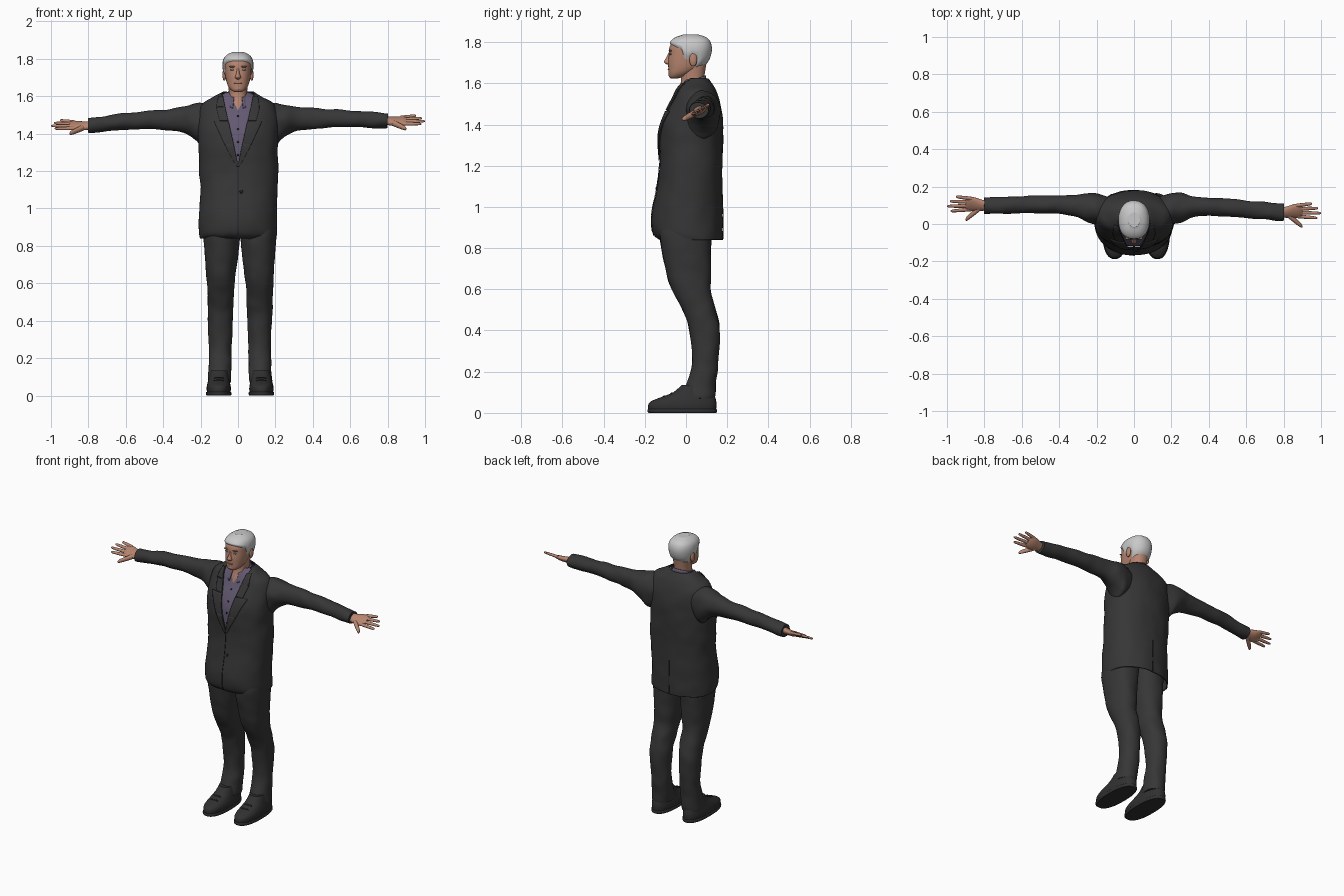
import bpy, bmesh, math
from mathutils import Vector, noise
from mathutils.bvhtree import BVHTree

if "Cube" in bpy.data.objects:
    bpy.data.objects.remove(bpy.data.objects["Cube"])


def material(name, r, g, b):
    m = bpy.data.materials.new(name)
    m.diffuse_color = (r, g, b, 1)
    m.use_nodes = True
    m.node_tree.nodes["Principled BSDF"].inputs["Base Color"].default_value = m.diffuse_color
    return m


SUIT = material("charcoal cloth", .037, .037, .037)
TRIM = material("dark seam", .018, .018, .018)
SHOE = material("shoe leather", .03, .03, .03)
SHIRT = material("muted violet shirt", .125, .1, .165)
SKIN = material("skin", .47, .235, .16)
LIP = material("lip", .36, .16, .12)
HAIR = material("silver hair", .58, .58, .58)
BROW = material("grey brow", .2, .15, .12)
EYE = material("eye", .3, .26, .23)


def spline(rows, k):
    """Catmull-Rom interpolation of parameter rows."""
    out = []
    for i in range(len(rows) - 1):
        p0, p1, p2 = rows[max(i - 1, 0)], rows[i], rows[i + 1]
        p3 = rows[min(i + 2, len(rows) - 1)]
        for j in range(k):
            t = j / k
            out.append([.5 * (2 * b + (c - a) * t + (2 * a - 5 * b + 4 * c - d) * t * t
                              + (3 * b - a - 3 * c + d) * t ** 3)
                        for a, b, c, d in zip(p0, p1, p2, p3)])
    return out + [list(rows[-1])]


def oval(n, e=2.0):
    pts = []
    for i in range(n):
        a = 2 * math.pi * i / n
        c, s = math.cos(a), math.sin(a)
        pts.append((math.copysign(abs(c) ** (2 / e), c), math.copysign(abs(s) ** (2 / e), s)))
    return pts


def skin_grid(name, grid, mat, closed=True, caps=(True, True), fold=0, thick=0):
    """Mesh from a grid of points; fold adds soft cloth creases."""
    n, m = len(grid[0]), len(grid)
    verts = [Vector(p) for row in grid for p in row]
    if fold:
        verts = [p + fold * noise.noise_vector(p * 13) for p in verts]
    faces = [(j * n + i, j * n + (i + 1) % n, (j + 1) * n + (i + 1) % n, (j + 1) * n + i)
             for j in range(m - 1) for i in range(n if closed else n - 1)]
    if closed and caps[0]:
        faces.append(tuple(range(n)))
    if closed and caps[1]:
        faces.append(tuple(range((m - 1) * n, m * n)))
    me = bpy.data.meshes.new(name)
    me.from_pydata(verts, [], faces)
    bm = bmesh.new()
    bm.from_mesh(me)
    bmesh.ops.recalc_face_normals(bm, faces=bm.faces)
    for f in bm.faces:
        f.smooth = len(f.verts) == 4
    bm.to_mesh(me)
    bm.free()
    me.materials.append(mat)
    ob = bpy.data.objects.new(name, me)
    bpy.context.collection.objects.link(ob)
    if thick:
        mod = ob.modifiers.new("thickness", 'SOLIDIFY')
        mod.thickness, mod.offset = thick, -1 if closed else 0
    return ob


def zloft(name, rows, mat, n=40, e=2.2, k=4, **kw):
    """Rows are z, centre x, half width, front y, back y."""
    grid = [[(cx + hw * c, (y0 + y1) / 2 + (y1 - y0) / 2 * s, z) for c, s in oval(n, e)]
            for z, cx, hw, y0, y1 in spline(rows, k)]
    return skin_grid(name, grid, mat, **kw)


def xloft(name, rows, side, mat, n=20, k=4, tilt=0, **kw):
    """Rows are x, centre y, centre z, half y, half z; the right arm hangs lower and further back."""
    ct, st = math.cos(tilt), math.sin(tilt)
    grid = []
    for x, cy, cz, hy, hz in spline(rows, k):
        f = min(max((x - .25) / .55, 0), 1) if side < 0 else 0
        grid.append([(side * x, cy + .037 * f + hy * c * ct - hz * s * st,
                      cz - .025 * f + hy * c * st + hz * s * ct) for c, s in oval(n)])
    return skin_grid(name, grid, mat, **kw)


def blob(name, loc, size, mat):
    grid = []
    for j in range(1, 10):
        t = math.pi * j / 10
        grid.append([(loc[0] + size[0] * math.sin(t) * c, loc[1] + size[1] * math.sin(t) * s,
                      loc[2] + size[2] * math.cos(t) * 1.05) for c, s in oval(16)])
    return skin_grid(name, grid, mat)


def cut_v(ob, z0, slope):
    """Open a V neckline in the front of a garment."""
    bm = bmesh.new()
    bm.from_mesh(ob.data)
    for s in (1, -1):
        bmesh.ops.bisect_plane(bm, geom=bm.verts[:] + bm.edges[:] + bm.faces[:],
                               plane_co=(0, 0, z0), plane_no=(s, 0, -slope))
    gone = []
    for f in bm.faces:
        p = f.calc_center_median()
        if p.y < .02 and abs(p.x) < slope * (p.z - z0):
            gone.append(f)
    bmesh.ops.delete(bm, geom=gone, context='FACES')
    bm.to_mesh(ob.data)
    bm.free()


# jacket body and shirt beneath it
BODY = [(.84, 0, .203, -.125, .178), (.87, 0, .209, -.158, .179), (.96, 0, .208, -.165, .178),
        (1.085, .005, .206, -.142, .176), (1.2, .005, .212, -.128, .177), (1.3, 0, .211, -.13, .18),
        (1.38, 0, .214, -.127, .18), (1.45, 0, .214, -.105, .176), (1.52, 0, .208, -.07, .162),
        (1.565, 0, .185, -.05, .143), (1.595, 0, .135, -.035, .127), (1.625, 0, .08, -.02, .108)]
jacket = zloft("jacket_body", BODY, SUIT, n=64, caps=(False, False), fold=.004)
bvh = BVHTree.FromPolygons([v.co.copy() for v in jacket.data.vertices],
                           [tuple(p.vertices) for p in jacket.data.polygons])
cut_v(jacket, 1.235, .23)
jacket.modifiers.new("thickness", 'SOLIDIFY').thickness = .006
shirt = zloft("shirt", [(z - .006, cx, hw - .012, y0 + .012, y1 - .012)
                        for z, cx, hw, y0, y1 in BODY[4:]], SHIRT, n=64, caps=(False, False))
cut_v(shirt, 1.525, .5)


def surface_y(x, z, way=1, default=0):
    hit = bvh.ray_cast(Vector((x, -way, z)), Vector((0, way, 0)))[0]
    return hit.y if hit else default


def drape(name, rows, mat, side=1, way=1, lift=.004, thick=.006):
    """Lay a cloth strip on the jacket; rows are z, inner x, outer x."""
    grid = []
    for z, x0, x1 in rows:
        line, y = [], -.02
        for i in range(9):
            x = side * (x1 + (x0 - x1) * i / 8)
            y = surface_y(x, z, way, y)
            line.append((x, y - way * lift, z))
        grid.append(line)
    return skin_grid(name, grid, mat, closed=False, thick=thick)


def strip(rows, n=14):
    return [[a + (b - a) * i / n for a, b in zip(p, q)]
            for p, q in zip(rows, rows[1:]) for i in range(n + 1)]


for side, tag in ((1, "left"), (-1, "right")):
    drape(tag + "_lapel", strip([(1.225, -.002, .008), (1.34, .022, .07), (1.465, .05, .128)]), SUIT, side)
    drape(tag + "_jacket_collar", strip([(1.47, .052, .098), (1.54, .068, .115), (1.6, .08, .105)]),
          SUIT, side)
drape("front_seam", strip([(.86, -.002, .002), (1.235, -.002, .002)]), TRIM, lift=.002, thick=.003)
drape("back_vent", strip([(.845, -.002, .002), (1.06, -.002, .002)]), TRIM, way=-1, lift=.002, thick=.003)
blob("jacket_button", (.018, surface_y(.018, 1.09) - .003, 1.09), (.009, .004, .009), TRIM)
for i in range(4):
    z = 1.285 + .07 * i
    blob("shirt_button", (0, surface_y(0, z) + .010, z), (.005, .004, .005), TRIM)

# sleeves and hands
SLEEVE = [(.13, .075, 1.455, .07, .095), (.19, .08, 1.447, .082, .118), (.225, .085, 1.461, .082, .1),
          (.26, .089, 1.472, .077, .081), (.31, .092, 1.479, .059, .066), (.4, .092, 1.48, .049, .056),
          (.5, .087, 1.483, .047, .047), (.65, .074, 1.478, .047, .043), (.77, .063, 1.469, .046, .04),
          (.8, .062, 1.468, .045, .039)]
PALM = [(.76, .062, 1.468, .028, .022), (.8, .062, 1.468, .03, .02), (.83, .065, 1.467, .037, .018),
        (.86, .069, 1.467, .043, .016), (.885, .07, 1.469, .042, .013), (.9, .07, 1.47, .034, .008)]
FINGERS = [("index", -.033, -.044, .98), ("middle", -.011, -.014, 1.0),
           ("ring", .012, .017, .985), ("little", .033, .045, .952)]
TILT = math.radians(30)


def digit(name, side, x0, v0, x1, v1, r):
    rows = []
    for t, k in ((0, 1), (.3, 1), (.6, .92), (.88, .75), (.97, .5), (1, .2)):
        v = v0 + (v1 - v0) * t
        rows.append((x0 + (x1 - x0) * t, .07 + v * math.cos(TILT),
                     1.47 + v * math.sin(TILT) + .004 * t, r * k, r * k * .85))
    xloft(name, rows, side, SKIN, n=12, k=3, tilt=TILT)


for side, tag in ((1, "left"), (-1, "right")):
    xloft(tag + "_sleeve", SLEEVE, side, SUIT, n=36, k=6, fold=.006)
    xloft(tag + "_palm", PALM, side, SKIN, tilt=TILT)
    for finger, v0, v1, tip in FINGERS:
        digit(tag + "_" + finger + "_finger", side, .87, v0, tip, v1, .0105)
    digit(tag + "_thumb", side, .815, -.015, .9, -.096, .018)

# trousers and shoes, mirrored about the stance line
LEG = [(.97, .095, .095, -.12, .14), (.84, .098, .096, -.125, .125), (.7, .1, .083, -.1, .12),
       (.6, .104, .074, -.07, .12), (.49, .104, .069, -.012, .147), (.4, .106, .066, .018, .163),
       (.25, .105, .06, .03, .157), (.15, .107, .062, .008, .148), (.09, .11, .062, -.012, .142),
       (.07, .11, .06, -.01, .138)]
UPPER = [(.012, .114, .062, -.182, .146), (.035, .114, .065, -.184, .148), (.055, .114, .063, -.172, .147),
         (.075, .114, .058, -.125, .142), (.1, .113, .053, -.062, .135), (.135, .112, .047, -.022, .13)]
SOLE = [(0, .114, .064, -.18, .147), (.006, .114, .068, -.187, .15), (.016, .114, .068, -.187, .15),
        (.02, .114, .064, -.182, .147)]
for side, tag in ((1, "left"), (-1, "right")):
    def stance(rows):
        return [(z, .011 + side * cx, hw, y0, y1) for z, cx, hw, y0, y1 in rows]
    zloft(tag + "_trouser_leg", stance(LEG), SUIT, k=7, fold=.005)
    zloft(tag + "_shoe", stance(UPPER), SHOE, e=2.4)
    zloft(tag + "_sole", stance(SOLE), SHOE, e=2.4, k=2)
    for i in range(3):
        blob(tag + "_shoelace", (.011 + side * .113, -.105 + .035 * i, .079 + .014 * i),
             (.028, .006, .006), TRIM)

# neck and head
zloft("neck", [(1.48, 0, .06, -.055, .09), (1.54, 0, .056, -.042, .09), (1.6, 0, .049, -.026, .088),
               (1.64, 0, .05, -.026, .09), (1.7, 0, .055, -.03, .1)], SKIN)
HEAD = [(1.624, 0, .022, -.074, -.04), (1.632, 0, .036, -.082, -.01), (1.65, 0, .051, -.085, .03),
        (1.675, 0, .061, -.086, .07), (1.705, 0, .067, -.087, .098), (1.74, 0, .071, -.083, .111),
        (1.775, 0, .071, -.08, .114), (1.802, 0, .062, -.065, .104), (1.818, 0, .042, -.04, .082),
        (1.826, 0, .02, -.005, .05)]
zloft("head", HEAD, SKIN, n=48, e=2.3)
zloft("nose", [(1.75, 0, .007, -.084, -.06), (1.725, 0, .009, -.096, -.06), (1.705, 0, .015, -.107, -.06),
               (1.696, 0, .015, -.1, -.06), (1.69, 0, .008, -.088, -.06)], SKIN, n=20, e=2)
blob("mouth", (0, -.083, 1.668), (.023, .006, .004), LIP)
blob("chin", (0, -.07, 1.642), (.026, .016, .015), SKIN)
for side, tag in ((1, "left"), (-1, "right")):
    blob(tag + "_eye", (side * .029, -.075, 1.742), (.013, .006, .005), EYE)
    blob(tag + "_eyebrow", (side * .03, -.076, 1.758), (.019, .008, .004), BROW)
    blob(tag + "_ear", (side * .073, .035, 1.715), (.01, .019, .032), SKIN)

# hair cap following the hairline
HAIRLINE = [(-1, 1.665), (-.6, 1.68), (-.45, 1.72), (-.1, 1.735), (0, 1.715), (.2, 1.718), (.35, 1.765),
            (.7, 1.78), (1, 1.79)]
DENSE = spline(HEAD, 8)


def lookup(rows, key):
    for a, b in zip(rows, rows[1:]):
        if key <= b[0]:
            t = max(0, (key - a[0]) / (b[0] - a[0]))
            return [p + (q - p) * t for p, q in zip(a, b)]
    return list(rows[-1])


hair = []
for j in range(15):
    t = j / 14
    g, line = min(.011, .002 + .06 * t), []
    for c, s in oval(64, 2.3):
        low = lookup(HAIRLINE, -s)[1]
        z = low + (1.826 - low) * math.sin(t * math.pi / 2)
        _, cx, hw, y0, y1 = lookup(DENSE, z)
        line.append(((hw + g) * c, (y0 + y1) / 2 + ((y1 - y0) / 2 + g) * s, z + .9 * g * t))
    hair.append(line)
skin_grid("hair", hair, HAIR, caps=(False, True), fold=.002)

# open shirt collar
collar = []
for j in range(5):
    t, line = j / 4, []
    for i in range(41):
        a = math.radians(-68 + 316 * i / 40)
        u = (1 + math.sin(a)) / 2
        depth = .062 + t * (.028 if a < 0 or a > math.pi else .006)
        line.append(((.056 + .019 * t) * math.cos(a), .032 + depth * math.sin(a),
                     1.592 + .046 * u - t * (.058 - .015 * u)))
    collar.append(line)
skin_grid("shirt_collar", collar, SHIRT, closed=False, thick=.005)
